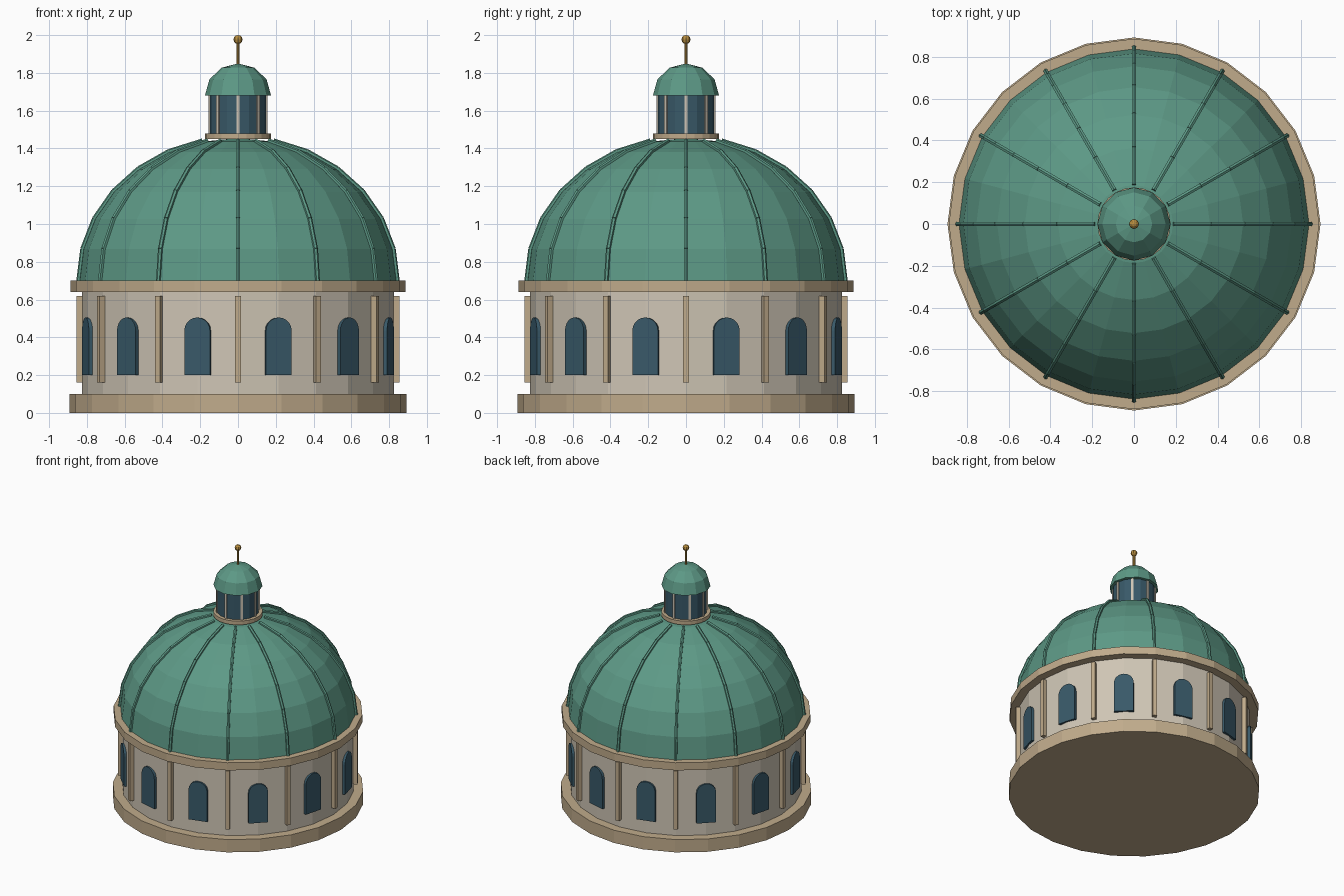
import bpy, bmesh
from math import pi, sin, cos, radians
from mathutils import Matrix, Vector

if "Cube" in bpy.data.objects:
    bpy.data.objects.remove(bpy.data.objects["Cube"])


def material(name, rgb):
    m = bpy.data.materials.new(name)
    m.diffuse_color = (*rgb, 1)
    m.use_nodes = True
    m.node_tree.nodes["Principled BSDF"].inputs["Base Color"].default_value = m.diffuse_color
    return m


STONE = material("pale_stone", (0.62, 0.56, 0.46))
TRIM = material("trim_stone", (0.53, 0.41, 0.26))
COPPER = material("green_copper", (0.11, 0.32, 0.24))
GLASS = material("dark_glass", (0.04, 0.10, 0.14))
GOLD = material("gold", (0.48, 0.27, 0.05))


def finish(name, bm, mat):
    bmesh.ops.recalc_face_normals(bm, faces=bm.faces)
    me = bpy.data.meshes.new(name)
    bm.to_mesh(me)
    bm.free()
    me.materials.append(mat)
    ob = bpy.data.objects.new(name, me)
    bpy.context.collection.objects.link(ob)
    return ob


def lathe(name, profile, sides, mat):
    """Revolve (radius, z) points; a zero radius closes to a pole."""
    bm = bmesh.new()
    rings = []
    for r, z in profile:
        n = 1 if r < 1e-6 else sides
        rings.append([bm.verts.new((r * cos(2 * pi * i / sides), r * sin(2 * pi * i / sides), z))
                      for i in range(n)])
    for a, b in zip(rings, rings[1:]):
        for i in range(sides):
            j = (i + 1) % sides
            loop = [a[i % len(a)], a[j % len(a)], b[j % len(b)], b[i % len(b)]]
            bm.faces.new(list(dict.fromkeys(loop)))
    for ring in (rings[0], rings[-1]):
        if len(ring) > 1:
            bm.faces.new(ring)
    return finish(name, bm, mat)


def drum(name, r, z0, z1, sides, mat):
    return lathe(name, [(r, z0), (r, z1)], sides, mat)


def dome_profile(r, h, z, n):
    return [(r * cos(k * pi / 2 / n), z + h * sin(k * pi / 2 / n)) for k in range(n)] + [(0, z + h)]


def radial_prisms(name, outline, r0, r1, count, start, mat):
    """Extrude a (tangent, z) outline from r0 to r1, repeated around the axis."""
    bm = bmesh.new()
    for k in range(count):
        rot = Matrix.Rotation(radians(start) + 2 * pi * k / count, 4, 'Z')
        a = [bm.verts.new(rot @ Vector((r0, t, z))) for t, z in outline]
        b = [bm.verts.new(rot @ Vector((r1, t, z))) for t, z in outline]
        bm.faces.new(a)
        bm.faces.new(b)
        for i in range(len(a)):
            j = (i + 1) % len(a)
            bm.faces.new((a[i], a[j], b[j], b[i]))
    return finish(name, bm, mat)


def rect(w, z0, z1):
    return [(-w / 2, z0), (w / 2, z0), (w / 2, z1), (-w / 2, z1)]


# Lower body
drum("base_plinth", 0.893, 0, 0.10, 24, TRIM)
drum("drum_wall", 0.825, 0.10, 0.64, 24, STONE)
drum("cornice", 0.887, 0.64, 0.70, 24, TRIM)
radial_prisms("pilasters", rect(0.03, 0.16, 0.62), 0.812, 0.854, 12, 0, TRIM)

# Arched windows
arch = [(-0.07, 0.20), (0.07, 0.20)]
arch += [(0.07 * cos(pi * i / 10), 0.435 + 0.07 * sin(pi * i / 10)) for i in range(11)]
radial_prisms("arched_windows", arch, 0.79, 0.836, 12, 15, GLASS)

# Main dome and its ribs
lathe("main_dome", dome_profile(0.838, 0.755, 0.70, 7), 24, COPPER)
bm = bmesh.new()
path = [Vector((r, 0, z)) for r, z in dome_profile(0.844, 0.76, 0.70, 7)[:7]]
for k in range(12):
    rot = Matrix.Rotation(2 * pi * k / 12, 4, 'Z')
    for a, b in zip(path, path[1:]):
        d = b - a
        m = rot @ Matrix.Translation((a + b) / 2) @ d.to_track_quat('Z', 'Y').to_matrix().to_4x4()
        bmesh.ops.create_cone(bm, cap_ends=True, segments=6, radius1=0.012, radius2=0.012,
                              depth=d.length, matrix=m)
finish("dome_ribs", bm, COPPER)

# Lantern
drum("lantern_ring", 0.175, 1.45, 1.48, 24, TRIM)
drum("lantern_glass", 0.15, 1.47, 1.69, 16, GLASS)
radial_prisms("lantern_posts", rect(0.018, 1.48, 1.68), 0.138, 0.156, 8, 0, STONE)
lathe("lantern_cap", dome_profile(0.175, 0.17, 1.68, 3), 12, COPPER)

# Finial
drum("finial_rod", 0.009, 1.84, 1.965, 8, GOLD)
bm = bmesh.new()
bmesh.ops.create_uvsphere(bm, u_segments=8, v_segments=6, radius=0.024,
                          matrix=Matrix.Translation((0, 0, 1.976)))
finish("finial_ball", bm, GOLD)
